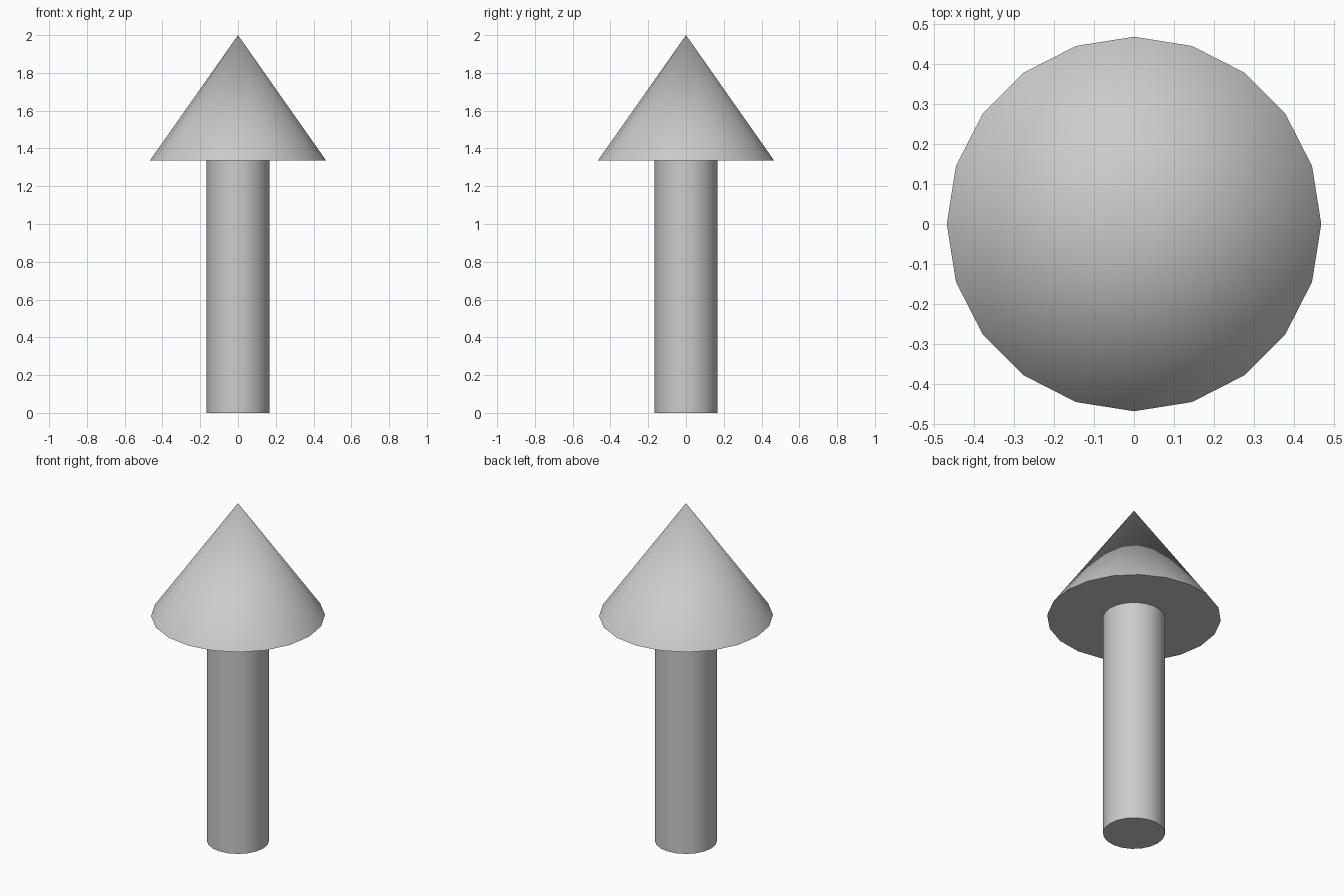
import bpy
import math

if "Cube" in bpy.data.objects:
    bpy.data.objects.remove(bpy.data.objects["Cube"])

SIDES = 20
NECK_Z = 1.335


def smooth_part(name):
    obj = bpy.context.object
    obj.name = name
    bpy.ops.object.shade_smooth_by_angle(angle=math.radians(35))
    return obj


# Shaft: straight round post standing on the ground
bpy.ops.mesh.primitive_cylinder_add(vertices=SIDES, radius=0.167, depth=NECK_Z,
                                    location=(0, 0, NECK_Z / 2))
smooth_part("arrow_shaft")

# Head: wide cone with a flat underside
head_height = 2.0 - NECK_Z
bpy.ops.mesh.primitive_cone_add(vertices=SIDES, radius1=0.467, radius2=0,
                                depth=head_height,
                                location=(0, 0, NECK_Z + head_height / 2))
smooth_part("arrow_head")
